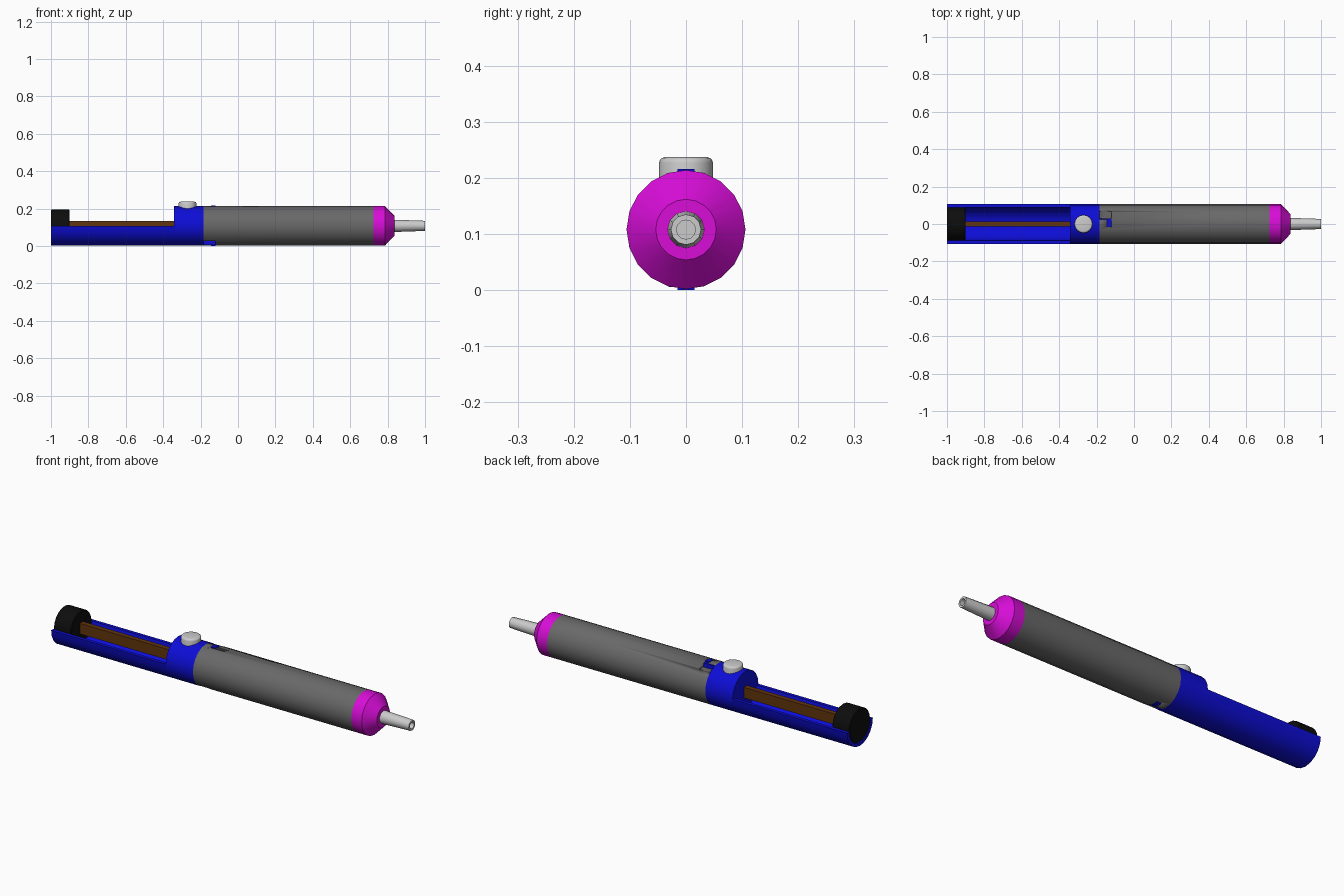
import bpy, bmesh, math
from mathutils import Matrix

cube = bpy.data.objects.get("Cube")
if cube:
    bpy.data.objects.remove(cube, do_unlink=True)

R = 0.106      # body radius
ZC = 0.108     # height of the long axis
SIDES = 20


def material(name, rgb):
    m = bpy.data.materials.new(name)
    m.use_nodes = True
    color = (*rgb, 1)
    m.diffuse_color = color
    m.node_tree.nodes["Principled BSDF"].inputs["Base Color"].default_value = color
    return m


blue = material("blue", (0.004, 0.004, 0.68))
grey = material("dark grey", (0.14, 0.14, 0.14))
magenta = material("magenta", (0.68, 0.004, 0.68))
brown = material("brown", (0.12, 0.035, 0.004))
black = material("black", (0.004, 0.004, 0.004))
silver = material("light grey", (0.6, 0.6, 0.6))


def finish(name, bm, mat):
    bmesh.ops.recalc_face_normals(bm, faces=bm.faces)
    mesh = bpy.data.meshes.new(name)
    bm.to_mesh(mesh)
    bm.free()
    mesh.materials.append(mat)
    ob = bpy.data.objects.new(name, mesh)
    bpy.context.collection.objects.link(ob)
    bpy.ops.object.select_all(action='DESELECT')
    ob.select_set(True)
    bpy.context.view_layer.objects.active = ob
    bpy.ops.object.shade_smooth_by_angle(angle=math.radians(31))
    return ob


def lathe(name, profile, mat, sides=SIDES):
    """Revolve (x, radius) points about the long axis and cap both ends."""
    bm = bmesh.new()
    rings = []
    for x, r in profile:
        ring = []
        for i in range(sides):
            a = 2 * math.pi * i / sides
            ring.append(bm.verts.new((x, r * math.cos(a), ZC + r * math.sin(a))))
        rings.append(ring)
    for a, b in zip(rings, rings[1:]):
        for i in range(sides):
            j = (i + 1) % sides
            bm.faces.new((a[i], a[j], b[j], b[i]))
    bm.faces.new(rings[0])
    bm.faces.new(rings[-1])
    return finish(name, bm, mat)


def box(name, xs, ys, zs, mat):
    bm = bmesh.new()
    spans = (xs, ys, zs)
    size = Matrix.Diagonal([b - a for a, b in spans] + [1])
    mid = Matrix.Translation([(a + b) / 2 for a, b in spans])
    bmesh.ops.create_cube(bm, size=1, matrix=mid @ size)
    return finish(name, bm, mat)


def cut(target, cutter):
    mod = target.modifiers.new("cut", 'BOOLEAN')
    mod.operation = 'DIFFERENCE'
    mod.solver = 'EXACT'
    mod.object = cutter
    bpy.context.view_layer.objects.active = target
    bpy.ops.object.modifier_apply(modifier=mod.name)
    bpy.data.objects.remove(cutter, do_unlink=True)


# Open trough: half-ring section drawn along the axis
bm = bmesh.new()
half = SIDES // 2
arc = [math.pi + math.pi * i / half for i in range(half + 1)]
section = [(R, a) for a in arc] + [(0.089, a) for a in reversed(arc)]
rings = [[bm.verts.new((x, r * math.cos(a), ZC + r * math.sin(a))) for r, a in section]
         for x in (-1, -0.335)]
n = len(section)
for i in range(n):
    j = (i + 1) % n
    bm.faces.new((rings[0][i], rings[0][j], rings[1][j], rings[1][i]))
for ring in rings:
    for i in range(half):
        bm.faces.new((ring[i], ring[i + 1], ring[n - 2 - i], ring[n - 1 - i]))
finish("trough", bm, blue)

# Collar, barrel and nose
lathe("collar", [(-0.342, R), (-0.185, R)], blue)
barrel = lathe("barrel", [(-0.185, R), (0.725, R)], grey)
lathe("nose_cap", [(0.725, R), (0.785, R), (0.836, 0.054)], magenta)
lathe("nozzle", [(0.83, 0.033), (1, 0.027), (1, 0.017), (0.86, 0.017)], silver, 12)

# Bayonet slots and pins on the top and, turned half round, on the bottom
for side, label in ((1, "top"), (-1, "bottom")):
    def span(a, b):
        return sorted((side * a, side * b))

    def level(a, b):
        return sorted((ZC + side * a, ZC + side * b))
    cut(barrel, box("slot", (-0.2, -0.12), span(0.024, 0.066), level(0.08, 0.13), grey))
    cut(barrel, box("slot_leg", (-0.145, -0.12), span(-0.016, 0.03), level(0.08, 0.13), grey))
    box("pin_" + label, (-0.145, -0.121), span(-0.015, 0.015), level(0.075, 0.108), blue)
    box("pin_arm_" + label, (-0.185, -0.121), span(0.015, 0.03), level(0.075, 0.102), blue)

# Plunger rod and its end knob
box("plunger_rod", (-0.91, -0.335), (-0.013, 0.013), (0.08, 0.135), brown)
lathe("plunger_knob", [(-1, 0.083), (-0.996, 0.087), (-0.904, 0.087), (-0.9, 0.083)], black)

# Release button with a rounded top rim
bm = bmesh.new()
bmesh.ops.create_cone(bm, cap_ends=True, segments=24, radius1=0.048, radius2=0.048,
                      depth=0.057, matrix=Matrix.Translation((-0.27, 0, 0.2085)))
rim = [e for e in bm.edges if all(v.co.z > 0.23 for v in e.verts)]
bmesh.ops.bevel(bm, geom=rim, offset=0.01, segments=3, affect='EDGES', profile=0.5)
finish("release_button", bm, silver)
